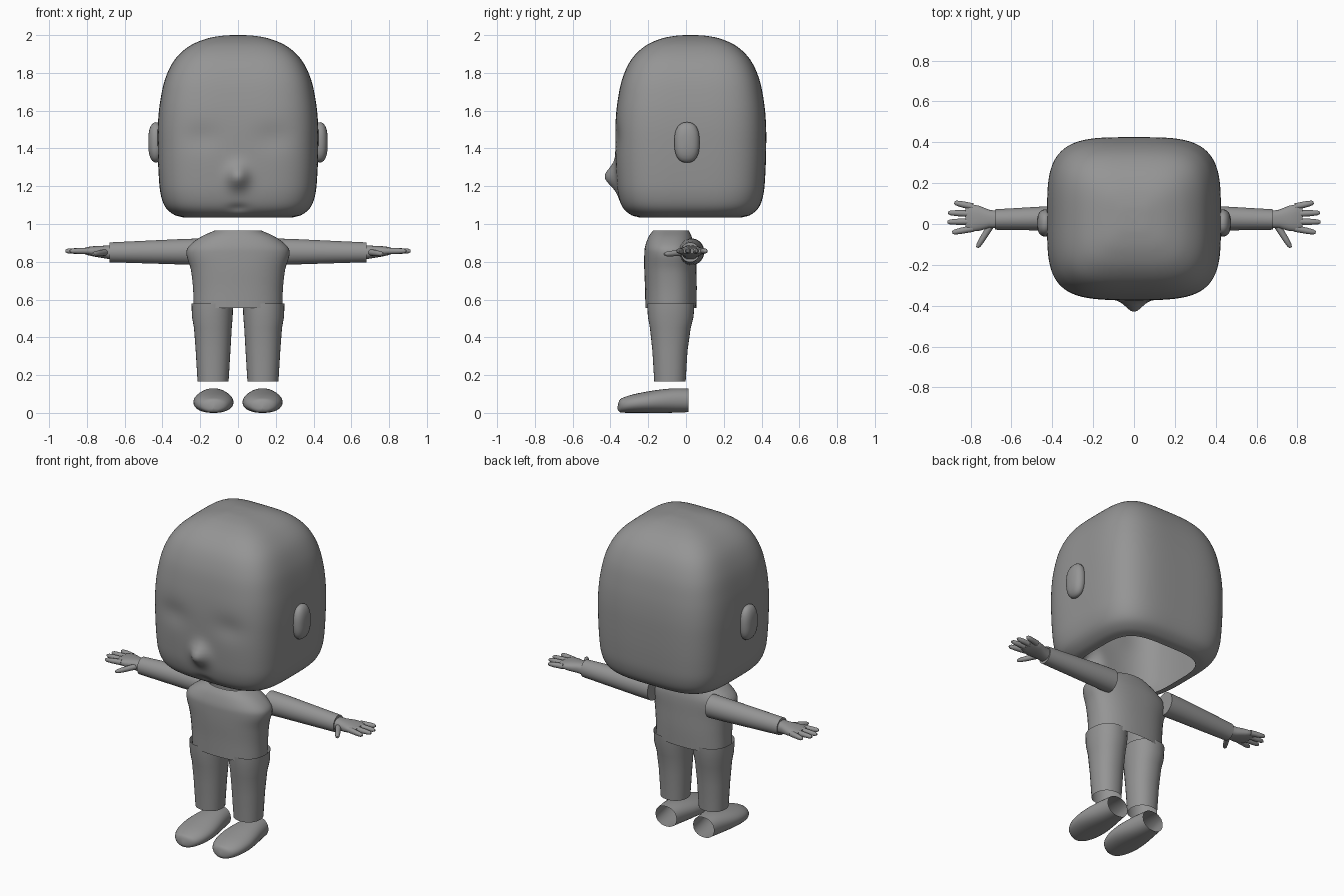
import bpy, bmesh
from math import sin, cos, pi, exp, radians
from mathutils import Vector

if "Cube" in bpy.data.objects:
    bpy.data.objects.remove(bpy.data.objects["Cube"])

GREY = (0.3, 0.3, 0.3, 1)
mat = bpy.data.materials.new("plain grey")
mat.use_nodes = True
mat.diffuse_color = GREY
mat.node_tree.nodes["Principled BSDF"].inputs["Base Color"].default_value = GREY


def ring(centre, u, v, ru, rv, n=2, count=32):
    """Superellipse of points around centre in the plane of u and v."""
    pts = []
    for i in range(count):
        a = 2 * pi * i / count
        c, s = cos(a), sin(a)
        r = (abs(c) ** n + abs(s) ** n) ** (-1 / n)
        pts.append(Vector(centre) + Vector(u) * (ru * r * c) + Vector(v) * (rv * r * s))
    return pts


def loft(name, rings, cap_start=False, cap_end=False, angle=40):
    """Skin a list of rings, with optional flat ends."""
    bm = bmesh.new()
    rows = [[bm.verts.new(p) for p in r] for r in rings]
    k = len(rows[0])
    for a, b in zip(rows, rows[1:]):
        for i in range(k):
            bm.faces.new((a[i], a[(i + 1) % k], b[(i + 1) % k], b[i]))
    if cap_start:
        bm.faces.new(rows[0][::-1])
    if cap_end:
        bm.faces.new(rows[-1])
    bmesh.ops.recalc_face_normals(bm, faces=bm.faces[:])
    me = bpy.data.meshes.new(name)
    bm.to_mesh(me)
    bm.free()
    me.materials.append(mat)
    ob = bpy.data.objects.new(name, me)
    bpy.context.collection.objects.link(ob)
    bpy.ops.object.select_all(action="DESELECT")
    bpy.context.view_layer.objects.active = ob
    ob.select_set(True)
    bpy.ops.object.shade_smooth_by_angle(angle=radians(angle))
    return ob


def smooth_profile(keys, steps):
    """Catmull-Rom through key tuples."""
    ks = [Vector(k) for k in keys]
    ks = [2 * ks[0] - ks[1]] + ks + [2 * ks[-1] - ks[-2]]
    out = []
    for i in range(1, len(ks) - 2):
        p, q, r, s = ks[i - 1:i + 3]
        for j in range(steps):
            t = j / steps
            out.append(0.5 * (2 * q + (r - p) * t + (2 * p - 5 * q + 4 * r - s) * t * t
                              + (3 * q - p - 3 * r + s) * t ** 3))
    return out + [ks[-2]]


X, Y, Z = (1, 0, 0), (0, 1, 0), (0, 0, 1)


def bump(p, x, z, sx, sz):
    return exp(-((p.x - x) / sx) ** 2 - ((p.z - z) / sz) ** 2)


# Head: rounded block, open underneath, with nose, mouth and eye hollows
profile = [(0.29, 1.035), (0.34, 1.05), (0.385, 1.09), (0.41, 1.16), (0.42, 1.26),
           (0.425, 1.4), (0.424, 1.53), (0.412, 1.65), (0.385, 1.77), (0.335, 1.87),
           (0.26, 1.94), (0.17, 1.98), (0.08, 1.997), (0.004, 2.0)]
rings = [ring((0, 0.025, z), X, Y, w, w * 0.94, 3.8, 160)
         for w, z in smooth_profile(profile, 6)]
for row in rings:
    for p in row:
        if p.y < -0.15:
            p.y -= 0.062 * bump(p, 0, 1.25, 0.055, 0.06)
            p.y += 0.012 * bump(p, 0, 1.085, 0.05, 0.02)
            for s in (-1, 1):
                p.y += 0.012 * bump(p, s * 0.19, 1.46, 0.1, 0.07)
loft("head", rings, cap_end=True, angle=60)

# Torso: open tube with sloping shoulders
# each key: half width, half depth, centre y, height
torso = [(0.235, 0.135, -0.08, 0.555), (0.238, 0.137, -0.08, 0.66), (0.25, 0.138, -0.083, 0.76),
         (0.272, 0.137, -0.084, 0.835), (0.262, 0.132, -0.085, 0.88), (0.2, 0.115, -0.084, 0.93),
         (0.125, 0.095, -0.08, 0.965)]
loft("torso", [ring((0, cy, z), X, Y, rx, ry, 2.4, 48)
               for rx, ry, cy, z in smooth_profile(torso, 4)], angle=60)

for s, side in ((1, "left"), (-1, "right")):
    # Ear
    ear = []
    for i in range(13):
        t = -pi / 2 + pi * i / 12
        c = max(cos(t), 0.02) ** 0.7
        ear.append(ring((s * (0.435 + 0.04 * sin(t)), 0.005, 1.432), Y, Z,
                        0.067 * c, 0.107 * c, 2.5))
    loft(side + "_ear", ear, True, True, 60)

    # Trouser leg: half width, half depth, centre x, centre y, height
    leg = [(0.082, 0.083, 0.132, -0.085, 0.165), (0.092, 0.093, 0.132, -0.085, 0.33),
           (0.1, 0.108, 0.133, -0.083, 0.45), (0.108, 0.121, 0.136, -0.081, 0.51),
           (0.11, 0.125, 0.136, -0.08, 0.58)]
    loft(side + "_leg", [ring((s * cx, cy, z), X, Y, rx, ry, 2.2)
                         for rx, ry, cx, cy, z in leg], angle=60)

    # Foot: half width, bottom, top, y
    foot = [(0.072, 0.004, 0.128, 0.012), (0.085, 0.001, 0.13, -0.06), (0.1, 0, 0.123, -0.14),
            (0.106, 0, 0.112, -0.21), (0.098, 0, 0.098, -0.28), (0.075, 0.001, 0.082, -0.33),
            (0.045, 0.005, 0.068, -0.352), (0.004, 0.02, 0.035, -0.362)]
    loft(side + "_foot", [ring((s * 0.13, y, (lo + hi) / 2), X, Z, rx, (hi - lo) / 2, 2.2)
                          for rx, lo, hi, y in smooth_profile(foot, 3)], cap_end=True, angle=60)

    # Arm: tapered sleeve
    loft(side + "_arm", [ring((s * x, y, z), Y, Z, r, r * 1.05)
                         for x, y, z, r in ((0.2, 0.03, 0.853, 0.067), (0.3, 0.03, 0.853, 0.064),
                                            (0.68, 0.022, 0.85, 0.05))], True, True)

    # Palm: x, centre y, height, half width, half thickness
    palm = [(0.67, 0.022, 0.85, 0.042, 0.038), (0.71, 0.025, 0.852, 0.045, 0.033),
            (0.76, 0.028, 0.855, 0.062, 0.028), (0.8, 0.03, 0.857, 0.067, 0.021),
            (0.825, 0.03, 0.857, 0.056, 0.012)]
    loft(side + "_palm", [ring((s * x, y, z), Y, Z, ry, rz, 2.5)
                          for x, y, z, ry, rz in palm], True, True, 60)

    # Fingers and thumb: tapered rods from knuckle to tip
    digits = {"little_finger": ((0.79, 0.085, 0.857), (0.88, 0.105, 0.857)),
              "ring_finger": ((0.79, 0.05, 0.857), (0.91, 0.055, 0.857)),
              "middle_finger": ((0.79, 0.012, 0.857), (0.914, 0.01, 0.857)),
              "index_finger": ((0.79, -0.022, 0.857), (0.89, -0.042, 0.857)),
              "thumb": ((0.7, -0.005, 0.85), (0.768, -0.115, 0.84))}
    for name, (a, b) in digits.items():
        a, b = Vector((s * a[0], *a[1:])), Vector((s * b[0], *b[1:]))
        d = (b - a).normalized()
        u = d.cross(Vector(Z)).normalized()
        v = u.cross(d)
        loft(f"{side}_{name}", [ring(a.lerp(b, t), u, v, r, r, 2, 12)
                                for t, r in ((0, 0.017), (0.6, 0.015), (0.9, 0.012), (1, 0.006))],
             True, True, 60)
